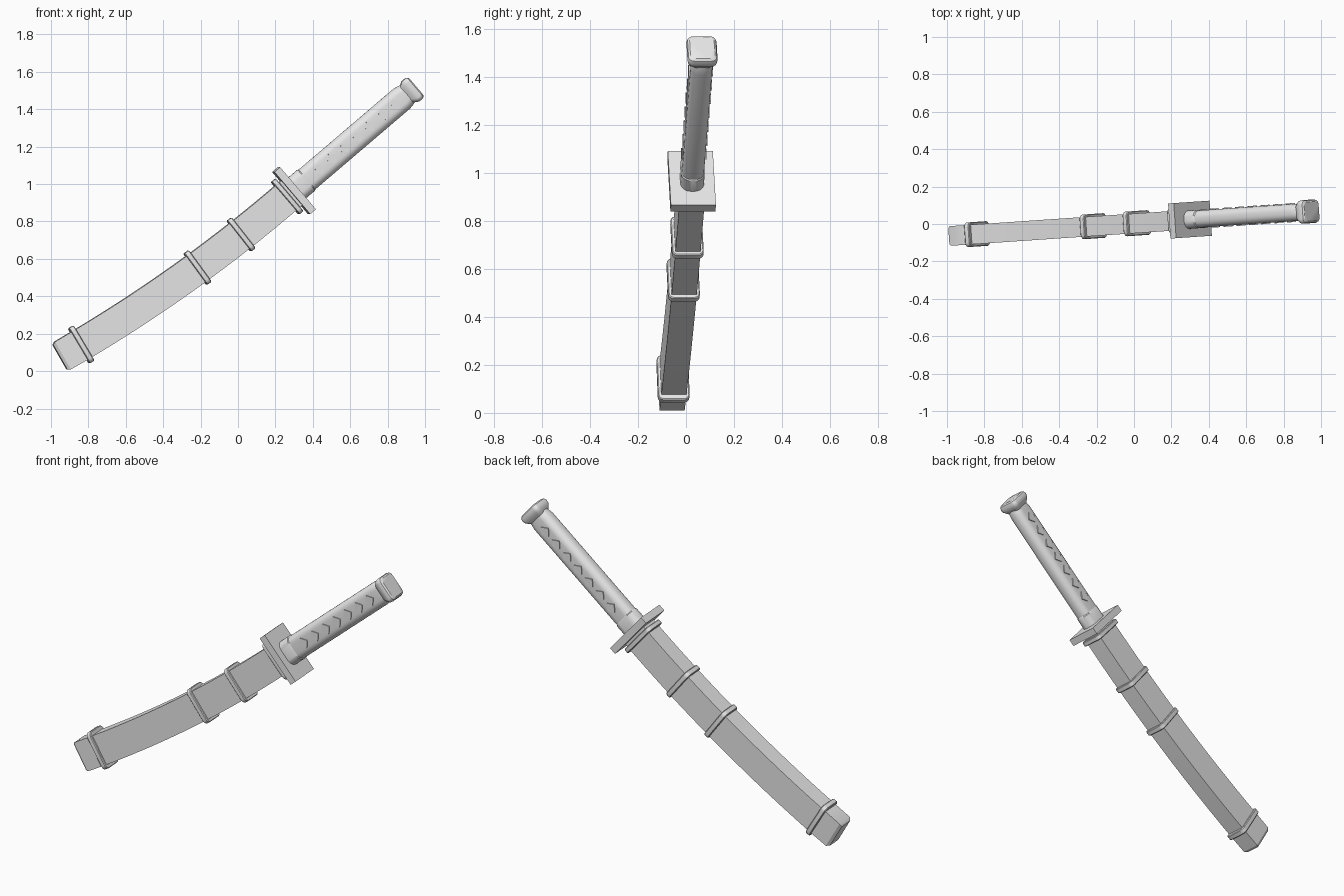
import bpy
import bmesh
from math import cos, sin, pi, radians, atan2
from mathutils import Vector, Matrix

if "Cube" in bpy.data.objects:
    bpy.data.objects.remove(bpy.data.objects["Cube"], do_unlink=True)

GREY = (0.8, 0.8, 0.8, 1.0)
mat = bpy.data.materials.new("plain grey")
mat.use_nodes = True
mat.diffuse_color = GREY
mat.node_tree.nodes["Principled BSDF"].inputs["Base Color"].default_value = GREY

# The whole sword lies in an upright plane turned slightly about z
TURN = Matrix.Translation((0, 0.003, 0)) @ Matrix.Rotation(radians(3.9), 4, "Z")

TIP, BEND, GUARD = Vector((-0.955, 0, 0.075)), Vector((-0.277, 0, 0.464)), Vector((0.30, 0, 0.965))
GRIP_ANGLE = radians(40.4)


def finish(name, bm):
    """Turn a bmesh into a shaded, coloured object."""
    bmesh.ops.recalc_face_normals(bm, faces=bm.faces)
    bm.transform(TURN)
    mesh = bpy.data.meshes.new(name)
    bm.to_mesh(mesh)
    bm.free()
    mesh.materials.append(mat)
    ob = bpy.data.objects.new(name, mesh)
    bpy.context.collection.objects.link(ob)
    bpy.ops.object.select_all(action="DESELECT")
    ob.select_set(True)
    bpy.context.view_layer.objects.active = ob
    bpy.ops.object.shade_smooth_by_angle(angle=radians(32))
    return ob


def rounded_rect(h, w, r, segs):
    """Outline of half height h and half width w with rounded corners."""
    pts = []
    for q, (a, b) in enumerate([(1, 1), (-1, 1), (-1, -1), (1, -1)]):
        for i in range(segs + 1):
            t = (q + (i / segs if segs else 0)) * pi / 2
            pts.append((a * (h - r) + r * cos(t), b * (w - r) + r * sin(t)))
    return pts


def loft(name, stations, segs):
    """Skin outlines along stations of (centre, angle, h, w, r)."""
    bm = bmesh.new()
    rows = []
    for c, ang, h, w, r in stations:
        up = Vector((-sin(ang), 0, cos(ang)))
        rows.append([bm.verts.new(c + up * a + Vector((0, b, 0)))
                     for a, b in rounded_rect(h, w, r, segs)])
    n = len(rows[0])
    for p, q in zip(rows, rows[1:]):
        for i in range(n):
            j = (i + 1) % n
            bm.faces.new((p[i], p[j], q[j], q[i]))
    bm.faces.new(rows[0])
    bm.faces.new(rows[-1])
    return finish(name, bm)


def curve(t):
    """Centre and slope angle on the curved scabbard line."""
    c = TIP * (1 - t) ** 2 + BEND * 2 * t * (1 - t) + GUARD * t * t
    d = (BEND - TIP) * (1 - t) + (GUARD - BEND) * t
    return c, atan2(d.z, d.x)


def grip(s):
    """Centre and angle on the straight grip line."""
    return GUARD + Vector((cos(GRIP_ANGLE), 0, sin(GRIP_ANGLE))) * s, GRIP_ANGLE


def band(name, t, depth, h, w, r, segs=5):
    """A bevelled plate set across the scabbard line."""
    c, ang = curve(t)
    along = Vector((cos(ang), 0, sin(ang)))
    b = 0.004
    steps = [(-depth, b), (b - depth, 0), (depth - b, 0), (depth, b)]
    loft(name, [(c + along * o, ang, h - k, w - k, r - k) for o, k in steps], segs)


# Scabbard with a chamfered tip
rows = [(*curve(0), 0.075, 0.042, 0), (*curve(0.01), 0.085, 0.0525, 0)]
rows += [(*curve(i / 14), 0.086, 0.0525, 0) for i in range(1, 15)]
loft("scabbard", rows, 0)

# Bands round the scabbard
band("tip_band", 0.085, 0.015, 0.109, 0.066, 0.025)
band("lower_band", 0.568, 0.015, 0.104, 0.066, 0.025)
band("upper_band", 0.759, 0.015, 0.104, 0.066, 0.025)
band("throat_band", 0.968, 0.014, 0.114, 0.068, 0.025)

# Square guard plate
loft("guard", [(*grip(s), 0.148, 0.094, 0) for s in (-0.02, 0.02)], 0)

# Collar between guard and grip
loft("grip_collar", [(*grip(s), h, w, 0.042) for s, h, w in
                     [(0, 0.073, 0.049), (0.085, 0.073, 0.049), (0.092, 0.069, 0.045)]], 6)

# Grip, narrowing at its end
loft("grip", [(*grip(s), h, w, 0.04) for s, h, w in
              [(0.08, 0.069, 0.046), (0.76, 0.069, 0.046),
               (0.785, 0.064, 0.045), (0.815, 0.056, 0.043)]], 6)

# Flared pommel with softened rim
loft("pommel", [(*grip(s), h, w, 0.024) for s, h, w in
                [(0.79, 0.054, 0.043), (0.803, 0.062, 0.052), (0.817, 0.070, 0.060),
                 (0.835, 0.072, 0.063), (0.85, 0.068, 0.059), (0.857, 0.060, 0.051)]], 6)

# Diamond studs showing on both sides of the grip
for i in range(7):
    c, ang = grip(0.175 + i * 0.0892)
    bm = bmesh.new()
    bmesh.ops.create_cube(bm, size=1, matrix=Matrix.Translation(c)
                          @ Matrix.Rotation(pi / 4 - ang, 4, "Y")
                          @ Matrix.Diagonal((0.045, 0.102, 0.045, 1)))
    finish(f"grip_stud_{i + 1}", bm)
